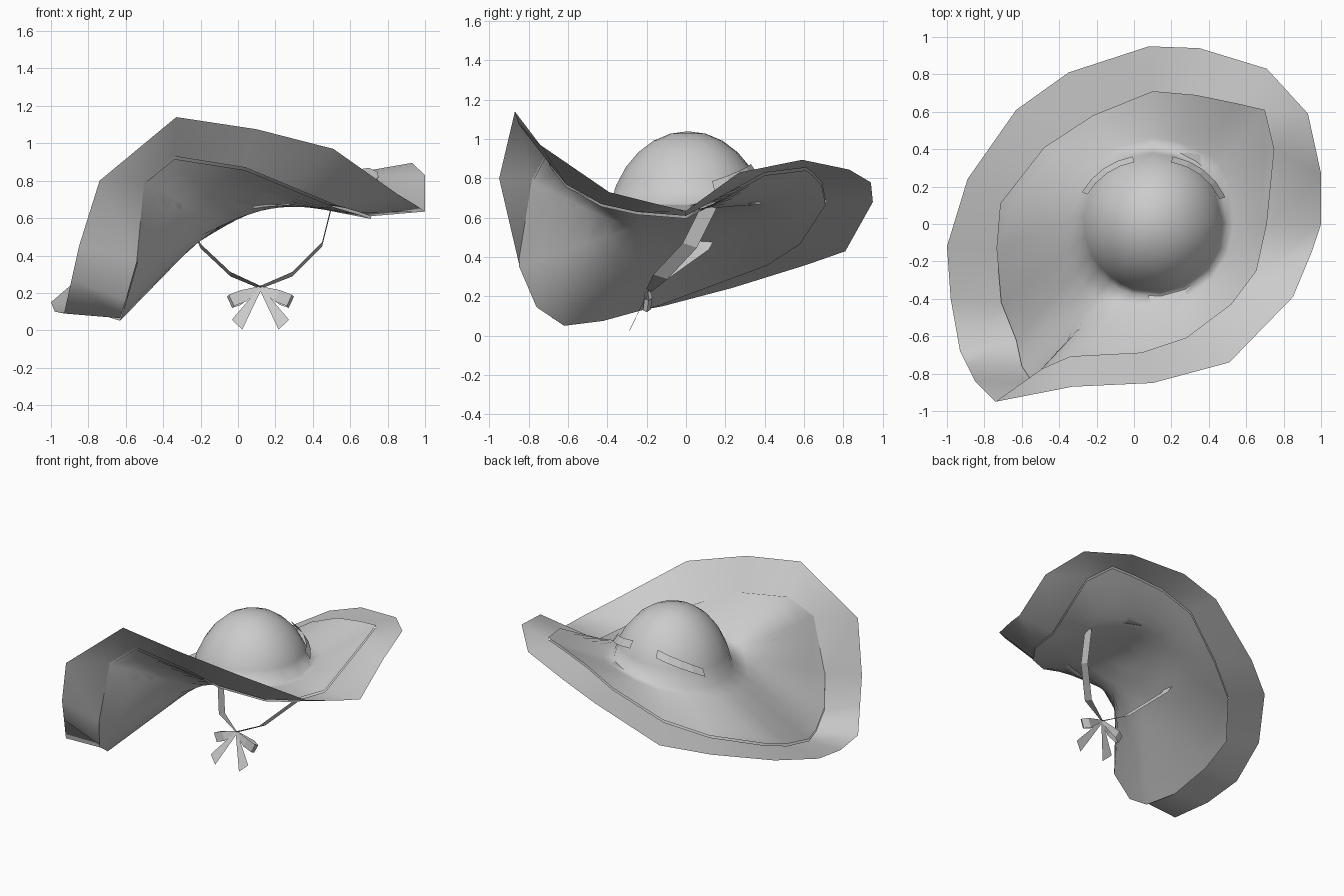
import bpy, math
from mathutils import Vector

if "Cube" in bpy.data.objects:
    bpy.data.objects.remove(bpy.data.objects["Cube"])

# Matching points: edge of the smooth brim, and outer edge of the wide trim
INNER = [(.71, 0, .61), (.75, .40, .83), (.70, .61, .855), (.55, .645, .83), (.33, .69, .78),
         (.10, .71, .68), (-.22, .58, .48), (-.48, .41, .37), (-.715, .11, .26), (-.735, -.13, .17),
         (-.71, -.42, .09), (-.63, -.62, .065), (-.60, -.76, .16), (-.54, -.85, .37), (-.50, -.78, .80),
         (-.34, -.71, .93), (.04, -.69, .87), (.28, -.61, .77), (.52, -.43, .67), (.655, -.25, .63)]
OUTER = [(1.0, 0), (1.0, .27), (.93, .59), (.71, .83), (.35, .94),
         (.08, .95), (-.35, .81), (-.63, .61), (-.89, .24), (-1.0, -.12),
         (-.98, -.40), (-.93, -.68), (-.89, -.76), (-.85, -.84), (-.74, -.95),
         (-.33, -.87), (.10, -.85), (.51, -.74), (.85, -.39), (.95, -.15)]
OUTER_Z = [.635, .83, .895, .845, .78, .68, .43, .36, .245, .15,
           .10, .09, .27, .45, .80, 1.14, 1.075, .97, .73, .67]
N = len(INNER)
CX, CY, TOP, R = .10, .01, 1.04, .40
TM = math.radians(76)          # the dome stops short of vertical and flares into the brim
LIP = Vector((0, 0, .014))


def make(name, verts, faces, smooth=True):
    me = bpy.data.meshes.new(name)
    me.from_pydata([tuple(v) for v in verts], [], faces)
    me.update()
    ob = bpy.data.objects.new(name, me)
    bpy.context.collection.objects.link(ob)
    for p in me.polygons:
        p.use_smooth = smooth
    return ob


def ring_faces(rings, start=0, flip=False):
    quads = [(start + r * N + i, start + (r + 1) * N + i,
              start + (r + 1) * N + (i + 1) % N, start + r * N + (i + 1) % N)
             for r in range(rings - 1) for i in range(N)]
    return [q[::-1] for q in quads] if flip else quads


def fan(flip=False):
    tris = [(0, 1 + i, 1 + (i + 1) % N) for i in range(N)]
    return [t[::-1] for t in tris] if flip else tris


def base_z(f):
    return .655 + .045 * f - .03 * f * f


def dome(f, sint):
    z = base_z(f)
    t = math.asin(min(1, sint))
    return z + (TOP - z) * (math.cos(t) - math.cos(TM)) / (1 - math.cos(TM))


# Column angles, halfway between even spacing and the brim's own points
angles = []
for i, (x, y, z) in enumerate(INNER):
    a = math.atan2(y - CY, x - CX) % (2 * math.pi) if i else 0
    angles.append(.5 * a + i * math.pi / N)

# Crown flowing into the smooth brim, as one lofted surface
CROWN, BRIM = 6, 6
verts = [Vector((CX, CY, TOP))]
for k in range(1, CROWN + 1):
    s = math.sin(k / CROWN * TM)
    for a in angles:
        r = R * s / math.sin(TM)
        verts.append(Vector((CX + r * math.cos(a), CY + r * math.sin(a), dome(math.cos(a), s))))
base = verts[-N:]
for k in range(1, BRIM + 1):
    t = k / BRIM
    for b, e in zip(base, INNER):
        p = b.lerp(Vector(e) + LIP, t)
        drop = e[2] - b.z
        p.z = b.z + drop * t ** (1.3 if drop > 0 else 1.0) + LIP.z * t
        verts.append(p)
make("crown_and_brim", verts, fan() + ring_faces(CROWN + BRIM, 1))

# Smooth lining closing the underside
verts = [Vector((CX, CY, .645))]
for k in range(1, 5):
    for a in angles:
        f, r = math.cos(a), R * .9 * k / 4
        g = f * k / 4
        verts.append(Vector((CX + r * f, CY + r * math.sin(a), .635 + .10 * g - .09 * g * g)))
base = verts[-N:]
for k in range(1, 6):
    for b, e in zip(base, INNER):
        t = k / 5
        p = b.lerp(Vector(e) - LIP, t)
        if e[2] > b.z:
            p.z = b.z + (e[2] - LIP.z - b.z) * t ** 1.25
        verts.append(p)
make("brim_lining", verts, fan(True) + ring_faces(9, 1, True))

# Wide faceted trim around the brim
outer = [(x, y, z) for (x, y), z in zip(OUTER, OUTER_Z)]
make("brim_trim", INNER + outer, ring_faces(2))


# Flat ribbon: path points with a half-width vector at each point
def ribbon(name, path, halves):
    v = []
    for p, h in zip(path, halves):
        v += [Vector(p) + Vector(h), Vector(p) - Vector(h)]
    return make(name, v, [(2 * i, 2 * i + 1, 2 * i + 3, 2 * i + 2) for i in range(len(path) - 1)], False)


# Chin straps: from the bow up to the lining
LOW = (0, .036, -.012)
BX = .12
TIP = (0, .012, -.008)
ribbon("chin_strap_right", [(BX, -.19, .23), (.29, -.13, .30), (.45, .02, .46), (.50, .12, .66)],
       [TIP] + [LOW] * 3)
ribbon("chin_strap_left", [(BX, -.19, .23), (-.04, -.13, .30), (-.20, .08, .45), (-.23, .12, .52)],
       [TIP] + [LOW] * 3)

# Ribbon pieces lying round the back of the crown
for side, degs in (("right", (19, 33, 46, 59, 73)), ("left", (157, 145, 133, 120, 107))):
    path, halves = [], []
    for k, d in enumerate(degs):
        c, s = math.cos(math.radians(d)), math.sin(math.radians(d))
        r = .395 - .011 * k
        path.append((CX + r * c, CY + r * s, dome(c, (r - .018) / R * math.sin(TM)) + .012))
        halves.append((.016 * c, .016 * s, -.024))
    ribbon("crown_ribbon_" + side, path, halves)

# Bow: mirrored loops and tails under the chin
for side, s in (("left", -1), ("right", 1)):
    def m(x, y, z):
        return (BX + s * x, y, z)
    ribbon("bow_loop_" + side,
           [m(0, -.19, .228), m(.09, -.215, .185), m(.155, -.215, .16), m(.165, -.195, .15),
            m(.12, -.175, .165), m(0, -.19, .228)],
           [(0, .005, .008)] + [(s * .014, .004, .03)] * 4 + [(0, .005, .008)])
    ribbon("bow_tail_" + side,
           [m(0, -.19, .225), m(.125, -.285, .03)],
           [(s * .006, 0, .004), (s * .028, .014, .026)])
